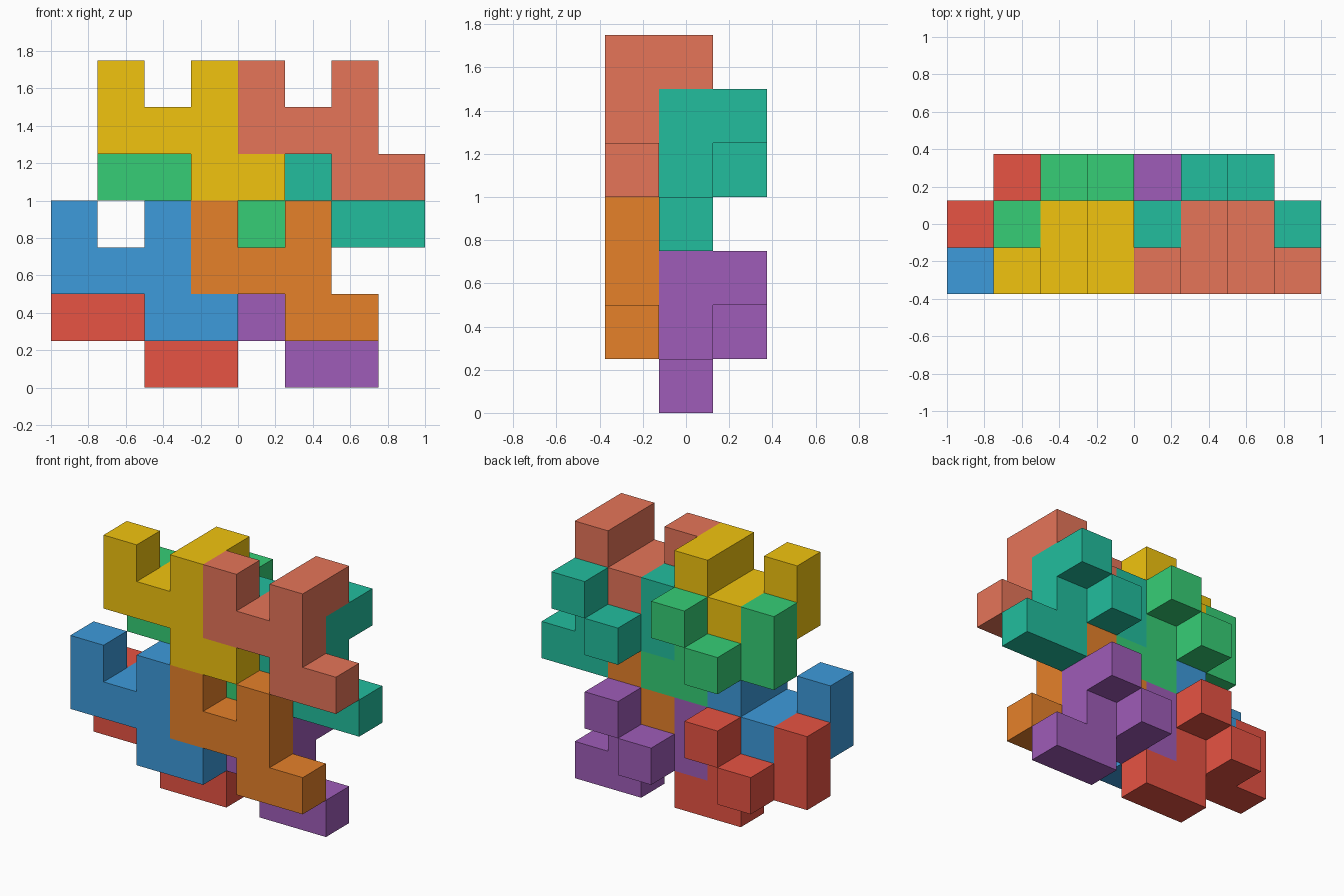
import bpy, bmesh
from mathutils import Vector

if "Cube" in bpy.data.objects:
    bpy.data.objects.remove(bpy.data.objects["Cube"])

S = 0.25                              # cell size
ORIGIN = Vector((-1.0, -0.375, 0.0))  # corner of the cell grid

# One nine-cell block shape (x, y, z), repeated for every piece
CELLS = [(0, 0, 2), (0, 0, 1), (1, 0, 1), (2, 0, 1), (2, 0, 2),
         (2, 0, 0), (3, 0, 0), (1, 1, 1), (2, 1, 2)]

# Name, cell offset and colour of each piece
PIECES = [
    ("upper_left_front_block", (1, 0, 4), "F1C40F"),
    ("upper_left_back_block", (1, 1, 3), "36CE76"),
    ("upper_right_front_block", (4, 0, 4), "E67559"),
    ("upper_right_back_block", (4, 1, 3), "22BE9E"),
    ("lower_left_front_block", (0, 0, 1), "3D9BDB"),
    ("lower_left_back_block", (0, 1, 0), "E75343"),
    ("lower_right_front_block", (3, 0, 1), "E6812A"),
    ("lower_right_back_block", (3, 1, 0), "9F5CB8"),
]


def linear_colour(hex_code):
    rgb = [int(hex_code[i:i + 2], 16) / 255 for i in (0, 2, 4)]
    return [c / 12.92 if c <= 0.04045 else ((c + 0.055) / 1.055) ** 2.4
            for c in rgb] + [1.0]


def cell_faces(cells):
    """Yield the outer squares of a set of cells, wound outwards."""
    for cell in cells:
        for axis in range(3):
            for side in (0, 1):
                step = [0, 0, 0]
                step[axis] = 2 * side - 1
                if tuple(c + d for c, d in zip(cell, step)) in cells:
                    continue
                quad = []
                for u, v in ((0, 0), (1, 0), (1, 1), (0, 1)):
                    p = list(cell)
                    p[axis] += side
                    p[(axis + 1) % 3] += u
                    p[(axis + 2) % 3] += v
                    quad.append(tuple(p))
                yield quad if side else quad[::-1]


def add_piece(name, offset, colour):
    cells = {tuple(c + o for c, o in zip(cell, offset)) for cell in CELLS}
    bm = bmesh.new()
    verts = {}
    for quad in cell_faces(cells):
        for p in quad:
            if p not in verts:
                verts[p] = bm.verts.new(ORIGIN + Vector(p) * S)
        bm.faces.new([verts[p] for p in quad])
    # Merge coplanar squares into clean flat faces
    bmesh.ops.dissolve_limit(bm, angle_limit=0.01, verts=bm.verts, edges=bm.edges)
    mesh = bpy.data.meshes.new(name)
    bm.to_mesh(mesh)
    bm.free()
    mat = bpy.data.materials.new(name + "_colour")
    mat.diffuse_color = linear_colour(colour)
    mat.use_nodes = True
    mat.node_tree.nodes["Principled BSDF"].inputs["Base Color"].default_value = mat.diffuse_color
    mesh.materials.append(mat)
    bpy.context.collection.objects.link(bpy.data.objects.new(name, mesh))


for piece in PIECES:
    add_piece(*piece)
